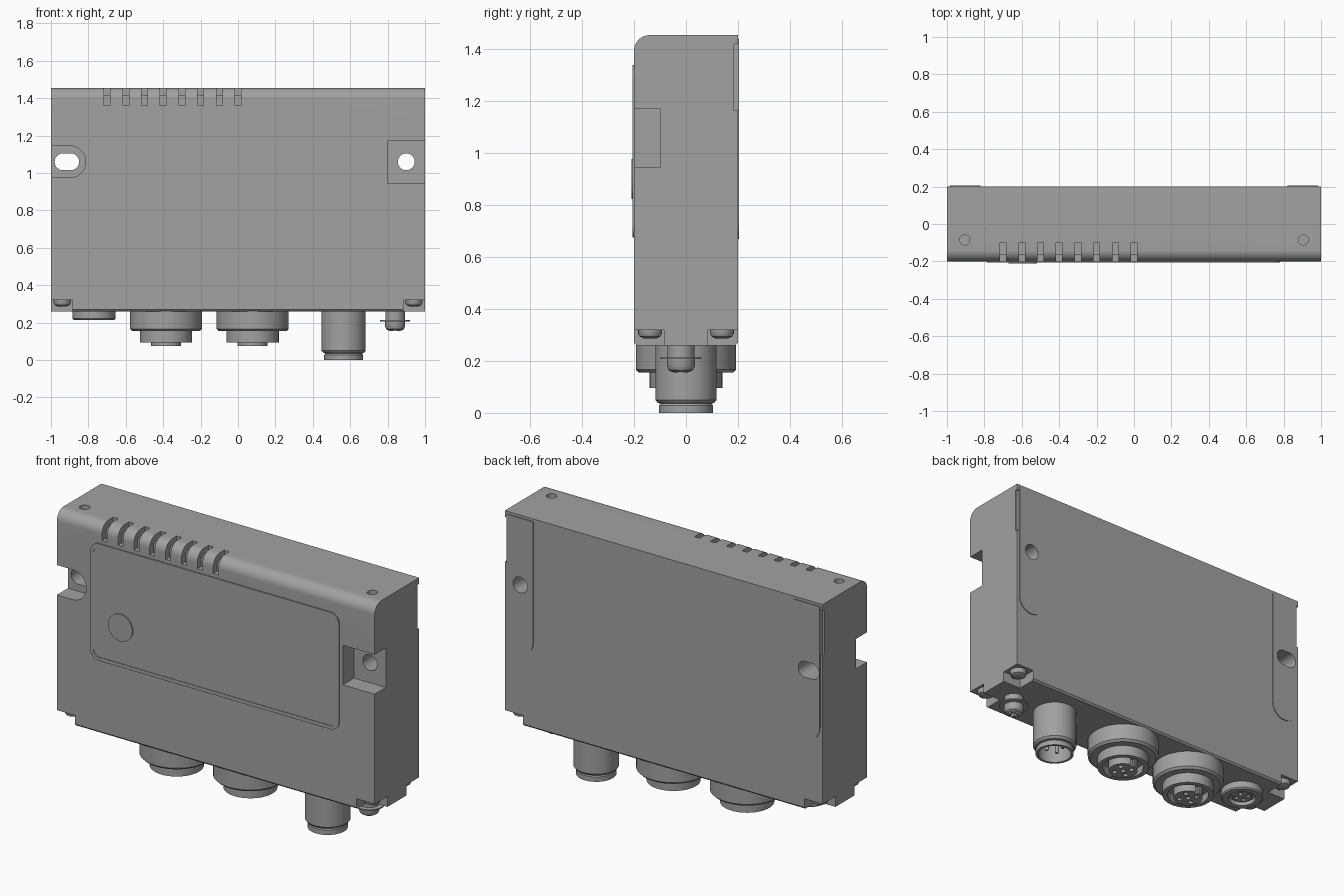
import bpy, bmesh, math
from mathutils import Vector

if "Cube" in bpy.data.objects:
    bpy.data.objects.remove(bpy.data.objects["Cube"], do_unlink=True)

GREY = bpy.data.materials.new("mid grey")
GREY.use_nodes = True
COLOUR = (0.36, 0.36, 0.36, 1)
GREY.diffuse_color = COLOUR
GREY.node_tree.nodes["Principled BSDF"].inputs["Base Color"].default_value = COLOUR


def finish(name, bm):
    bmesh.ops.remove_doubles(bm, verts=bm.verts, dist=1e-5)
    bmesh.ops.recalc_face_normals(bm, faces=bm.faces)
    mesh = bpy.data.meshes.new(name)
    bm.to_mesh(mesh)
    bm.free()
    mesh.materials.append(GREY)
    ob = bpy.data.objects.new(name, mesh)
    bpy.context.collection.objects.link(ob)
    return ob


def prism(name, pts, axis, a, b):
    """Extrude a 2D outline along an axis from a to b."""
    place = {"x": lambda u, v: (a, u, v), "y": lambda u, v: (u, a, v),
             "z": lambda u, v: (u, v, a)}[axis]
    bm = bmesh.new()
    face = bm.faces.new([bm.verts.new(place(u, v)) for u, v in pts])
    ext = bmesh.ops.extrude_face_region(bm, geom=[face])
    move = Vector([b - a if axis == k else 0 for k in "xyz"])
    bmesh.ops.translate(bm, vec=move, verts=[g for g in ext["geom"] if isinstance(g, bmesh.types.BMVert)])
    return finish(name, bm)


def box(name, x0, x1, y0, y1, z0, z1):
    return prism(name, [(x0, y0), (x1, y0), (x1, y1), (x0, y1)], "z", z0, z1)


def rounded(x0, x1, z0, z1, low, high=None, n=10):
    """Rectangle outline with separate lower and upper corner radii."""
    high = low if high is None else high
    pts = []
    for k, (cx, cz, r) in enumerate([(x1, z1, high), (x0, z1, high), (x0, z0, low), (x1, z0, low)]):
        sx = -1 if cx == x1 else 1
        sz = -1 if cz == z1 else 1
        for i in range(n + 1 if r else 1):
            t = math.pi / 2 * (k + i / n)
            pts.append((cx + sx * r + r * math.cos(t), cz + sz * r + r * math.sin(t)))
    return pts


def circle(cx, cy, r, n=32):
    return [(cx + r * math.cos(2 * math.pi * i / n), cy + r * math.sin(2 * math.pi * i / n)) for i in range(n)]


def lathe(name, profile, x, y=0, steps=48):
    """Spin a (radius, z) profile about a vertical axis."""
    bm = bmesh.new()
    vs = [bm.verts.new((r, 0, z)) for r, z in profile]
    es = [bm.edges.new(pair) for pair in zip(vs, vs[1:])]
    bmesh.ops.spin(bm, geom=vs + es, cent=(0, 0, 0), axis=(0, 0, 1), angle=2 * math.pi, steps=steps)
    bmesh.ops.translate(bm, vec=(x, y, 0), verts=bm.verts)
    return finish(name, bm)


def smooth(ob):
    bpy.ops.object.select_all(action="DESELECT")
    ob.select_set(True)
    bpy.context.view_layer.objects.active = ob
    bpy.ops.object.shade_smooth_by_angle(angle=math.radians(30))


def cut(ob, cutters):
    bpy.context.view_layer.objects.active = ob
    for c in cutters:
        c.hide_render = True
        mod = ob.modifiers.new("cut", "BOOLEAN")
        mod.operation, mod.solver, mod.object = "DIFFERENCE", "EXACT", c
        bpy.ops.object.modifier_apply(modifier=mod.name)
        bpy.data.objects.remove(c, do_unlink=True)


# Housing with a rounded upper front edge
R, TOP, BASE = 0.06, 1.455, 0.26
side = [(0.2, BASE + 0.01), (0.2, TOP)]
for i in range(11):
    t = math.pi / 2 * (1 + i / 10)
    side.append((-0.2 + R + R * math.cos(t), TOP - R + R * math.sin(t)))
side += [(-0.2, BASE + 0.01), (-0.19, BASE), (0.19, BASE)]
housing = prism("housing", side, "x", -1, 1)

# Mounting recesses and through holes
cutters = [
    prism("slot_recess", rounded(-1.3, -0.815, 0.975, 1.145, 0.084), "y", -0.3, -0.1),
    prism("slot_hole", rounded(-0.98, -0.85, 1.015, 1.105, 0.044), "y", -0.3, 0.3),
    box("square_recess", 0.8, 1.1, -0.3, -0.1, 0.945, 1.17),
    prism("round_hole", circle(0.9, 1.06, 0.045), "y", -0.3, 0.3),
]
# Vents wrapping over the front edge
vent = [(-0.3, 1.36), (-0.165, 1.36), (-0.165, 1.415), (-0.1, 1.415), (-0.1, 1.6), (-0.3, 1.6)]
for i in range(8):
    x = -0.7 + 0.1 * i
    cutters.append(prism("vent", vent, "x", x - 0.016, x + 0.016))
# Corner notches, top holes and rear edge steps
for s in (-1, 1):
    cutters.append(prism("top_hole", circle(s * 0.905, -0.085, 0.027, 24), "z", 1.36, 1.6))
    xs = sorted((s * 0.988, s * 1.1))
    cutters.append(box("edge_step", *xs, 0.185, 0.3, 1.165, 1.42))
    xs = sorted((s * 0.885, s * 1.1))
    for f in (-1, 1):
        ys = sorted((f * 0.085, f * 0.3))
        cutters.append(box("corner_notch", *xs, *ys, 0.1, 0.32))
cut(housing, cutters)
smooth(housing)

# Housing screws in the corner notches
for sx, wx in ((-1, "right"), (1, "left")):
    for sy, wy in ((-1, "front"), (1, "back")):
        smooth(lathe(f"{wy}_{wx}_screw",
                     [(0, 0.286), (0.025, 0.287), (0.04, 0.294), (0.046, 0.306), (0.046, 0.325), (0, 0.325)],
                     sx * 0.94, sy * 0.138, 24))

# Rear mounting strips, rounded at the bottom
for name, x0, x1, hole in (
        ("right_rear_strip", -0.985, -0.82, rounded(-0.98, -0.85, 1.015, 1.105, 0.044)),
        ("left_rear_strip", 0.82, 0.985, circle(0.9, 1.06, 0.045))):
    strip = prism(name, rounded(x0, x1, 0.67, 1.44, 0.08, 0), "y", 0.195, 0.205)
    cut(strip, [prism("strip_hole", hole, "y", 0.1, 0.3)])
    smooth(strip)

# Front panel with raised rim
rim = prism("panel_rim", rounded(-0.785, 0.78, 0.675, 1.34, 0.055), "y", -0.207, -0.195)
cut(rim, [prism("rim_opening", rounded(-0.765, 0.76, 0.695, 1.32, 0.035), "y", -0.3, -0.1)])
smooth(rim)
smooth(prism("front_panel", rounded(-0.765, 0.76, 0.695, 1.32, 0.035), "y", -0.204, -0.195))

# Round button
button = prism("button", circle(-0.595, 0.9, 0.077, 48), "y", -0.21, -0.195)
smooth(button)


def pin_ring(x, radius, count):
    return [(x + radius * math.cos(2 * math.pi * i / count + 0.6),
             radius * math.sin(2 * math.pi * i / count + 0.6)) for i in range(count)]


# Two large stepped sockets
for name, x in (("right_socket", -0.385), ("middle_socket", 0.078)):
    socket = lathe(name, [(0, 0.27), (0.193, 0.27), (0.193, 0.167), (0.181, 0.155), (0.14, 0.155),
                          (0.14, 0.095), (0.112, 0.095), (0.112, 0.14), (0.08, 0.14), (0.08, 0.075),
                          (0, 0.075)], x)
    holes = [prism("pin_hole", circle(px, py, 0.014, 12), "z", 0, 0.12)
             for px, py in pin_ring(x, 0.048, 4) + [(x, 0)]]
    cut(socket, holes + [box("key_slot", x - 0.012, x + 0.012, 0.066, 0.1, 0, 0.12)])
    smooth(socket)

# Small flush socket
small = lathe("small_socket", [(0, 0.27), (0.115, 0.27), (0.115, 0.222), (0.108, 0.215), (0.075, 0.215),
                               (0.075, 0.24), (0.055, 0.24), (0.055, 0.225), (0, 0.225)], -0.77)
cut(small, [prism("pin_hole", circle(px, py, 0.012, 12), "z", 0.1, 0.25) for px, py in pin_ring(-0.77, 0.032, 4)])
smooth(small)

# Tall hollow plug with pins
smooth(lathe("tall_plug", [(0, 0.27), (0.118, 0.27), (0.118, 0.05), (0.108, 0.038), (0.098, 0.036),
                           (0.104, 0.028), (0.104, 0), (0.09, 0), (0.09, 0.13), (0, 0.13)], 0.565))
for i, (px, py) in enumerate(pin_ring(0.565, 0.045, 4)):
    smooth(lathe(f"plug_pin_{i + 1}", [(0, 0.03), (0.008, 0.03), (0.012, 0.04), (0.012, 0.14), (0, 0.14)], px, py, 12))

# Grounding screw with washer
GX, GY = 0.84, -0.02
smooth(lathe("ground_stem", [(0, 0.27), (0.052, 0.27), (0.052, 0.19), (0, 0.19)], GX, GY, 32))
smooth(lathe("ground_washer", [(0, 0.213), (0.08, 0.213), (0.08, 0.207), (0, 0.207)], GX, GY, 32))
head = lathe("ground_screw_head", [(0, 0.207), (0.054, 0.207), (0.054, 0.18), (0.047, 0.165), (0.034, 0.157),
                                   (0, 0.154)], GX, GY, 32)
cut(head, [box("drive_slot", GX - w, GX + w, GY - d, GY + d, 0.1, 0.178) for w, d in ((0.035, 0.008), (0.008, 0.035))])
smooth(head)
